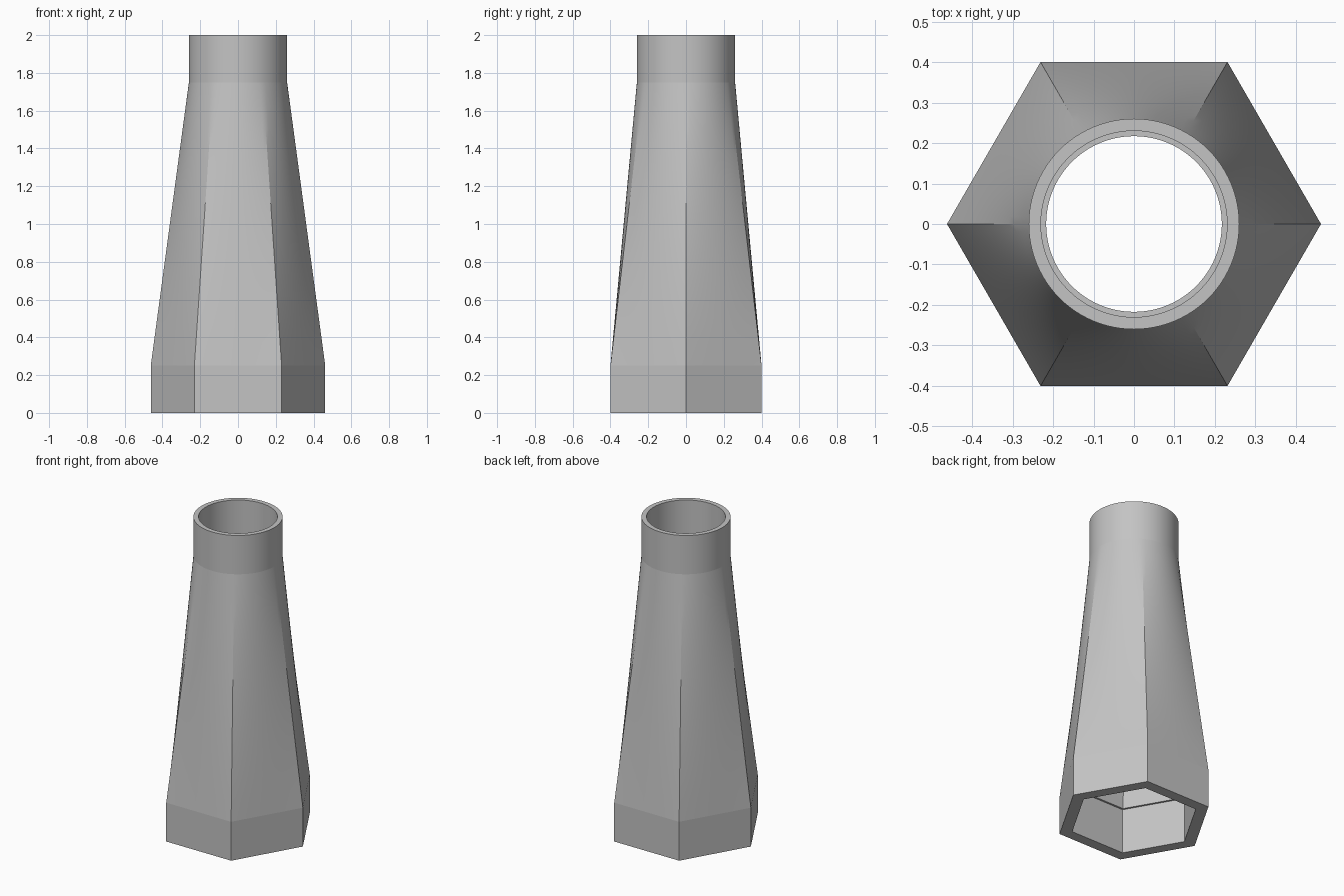
import bpy
import bmesh
import math

if "Cube" in bpy.data.objects:
    bpy.data.objects.remove(bpy.data.objects["Cube"])

SIDES = 6
PER_SIDE = 16
SEG = SIDES * PER_SIDE
ROWS = 12              # rows along each hexagon-to-circle transition


def section(apothem, radius, t, z):
    """Ring blended from a hexagon (t=0) to a circle (t=1)."""
    ring = []
    corner = apothem / math.cos(math.pi / SIDES)
    for i in range(SEG):
        a = math.tau * i / SEG
        k, f = divmod(i, PER_SIDE)
        f /= PER_SIDE
        a0, a1 = math.tau * k / SIDES, math.tau * (k + 1) / SIDES
        hx = corner * (math.cos(a0) * (1 - f) + math.cos(a1) * f)
        hy = corner * (math.sin(a0) * (1 - f) + math.sin(a1) * f)
        ring.append((hx * (1 - t) + radius * math.cos(a) * t,
                     hy * (1 - t) + radius * math.sin(a) * t, z))
    return ring


def loft(apothem, radius, z0, z1):
    """Stack of rings from the hexagon at z0 to the circle at z1."""
    return [section(apothem, radius, r / ROWS, z0 + (z1 - z0) * r / ROWS)
            for r in range(ROWS + 1)]


# Outer wall going up, then the bore coming down with a small stop in each socket
outer = [section(0.4, 0, 0, 0)] + loft(0.4, 0.26, 0.25, 1.75) + [section(0, 0.26, 1, 2)]
bore = ([section(0.332, 0, 0, 0), section(0.332, 0, 0, 0.29)]
        + loft(0.32, 0.217, 0.29, 1.75)
        + [section(0, 0.23, 1, 1.75), section(0, 0.23, 1, 2)])
sections = outer + bore[::-1]

bm = bmesh.new()
rings = [[bm.verts.new(p) for p in s] for s in sections]
for n, ring in enumerate(rings):
    above = rings[(n + 1) % len(rings)]
    for i in range(SEG):
        j = (i + 1) % SEG
        bm.faces.new((ring[i], ring[j], above[j], above[i]))
bmesh.ops.recalc_face_normals(bm, faces=bm.faces)

mesh = bpy.data.meshes.new("adapter_tube")
bm.to_mesh(mesh)
bm.free()
tube = bpy.data.objects.new("adapter_tube", mesh)
bpy.context.collection.objects.link(tube)

grey = bpy.data.materials.new("light grey")
grey.diffuse_color = (0.55, 0.55, 0.55, 1)
grey.use_nodes = True
grey.node_tree.nodes["Principled BSDF"].inputs["Base Color"].default_value = grey.diffuse_color
mesh.materials.append(grey)

# Smooth shading, with crisp edges where the wall changes slope
bpy.context.view_layer.objects.active = tube
tube.select_set(True)
bpy.ops.object.shade_smooth_by_angle(angle=math.radians(20))
for e in mesh.edges:
    za, zb = (mesh.vertices[v].co.z for v in e.vertices)
    if abs(za - zb) < 1e-4 and any(abs(za - z) < 1e-3 for z in (0.25, 0.29, 1.75)):
        e.use_edge_sharp = True
